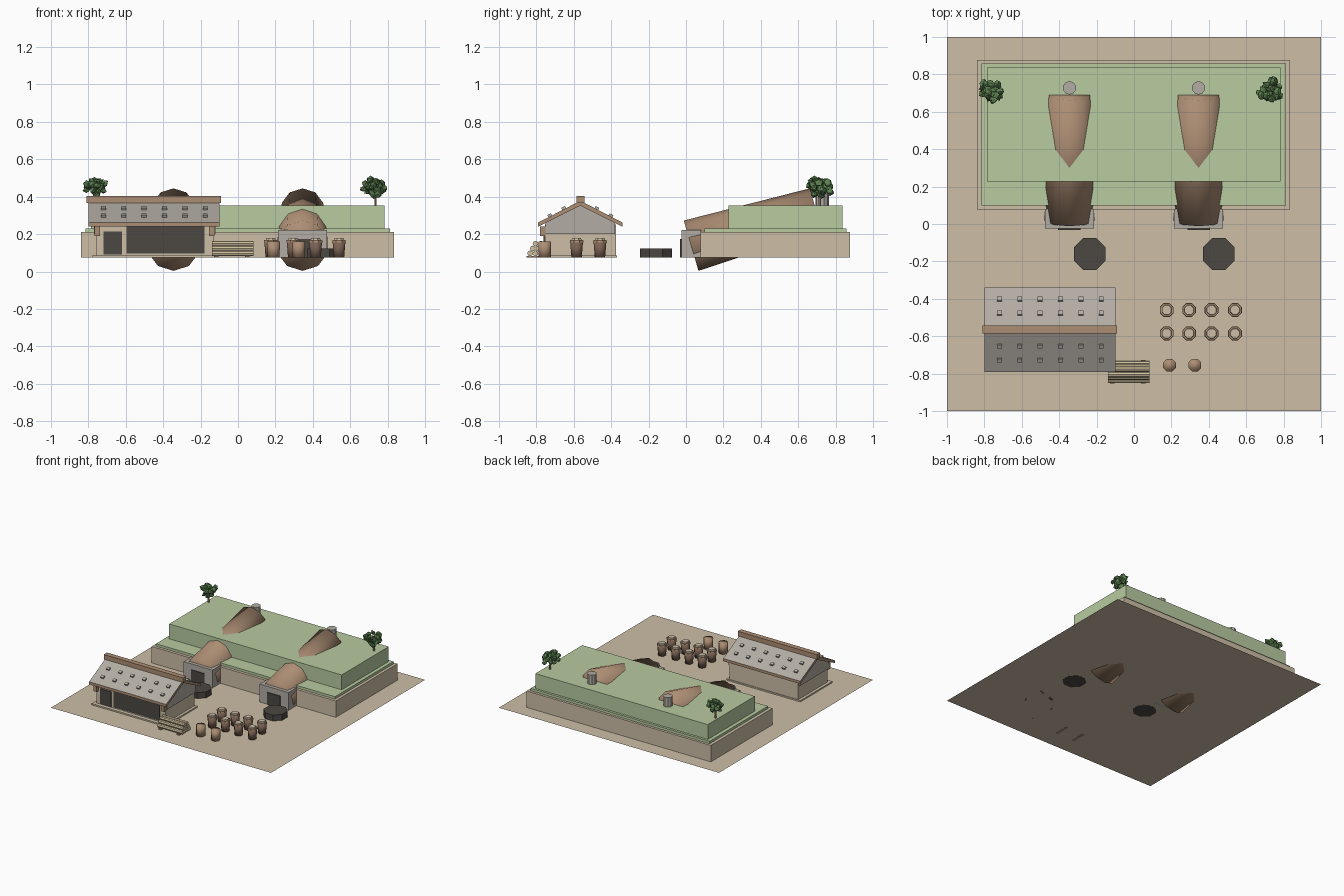
import bpy, bmesh, math, random
from mathutils import Matrix, Vector

random.seed(4)
if "Cube" in bpy.data.objects:
    bpy.data.objects.remove(bpy.data.objects["Cube"])

GROUND = 0.075


def material(name, rgb):
    linear = [((c / 255 + 0.055) / 1.055) ** 2.4 for c in rgb] + [1]
    m = bpy.data.materials.new(name)
    m.use_nodes = True
    m.diffuse_color = linear
    m.node_tree.nodes["Principled BSDF"].inputs["Base Color"].default_value = linear
    return m


TAN = material("tan earth", (205, 191, 167))
GRASS = material("grass green", (184, 203, 160))
CLAY = material("clay brown", (172, 141, 115))
STONE = material("grey stone", (178, 172, 164))
DARK = material("charcoal", (76, 72, 67))
JAR = material("dark glaze", (122, 97, 82))
WOOD = material("pale wood", (208, 192, 158))
LEAF = material("leaf green", (92, 128, 80))


def finish(name, bm, *mats, smooth=False):
    bmesh.ops.recalc_face_normals(bm, faces=bm.faces)
    mesh = bpy.data.meshes.new(name)
    bm.to_mesh(mesh)
    bm.free()
    for m in mats:
        mesh.materials.append(m)
    for p in mesh.polygons:
        p.use_smooth = smooth
    ob = bpy.data.objects.new(name, mesh)
    bpy.context.collection.objects.link(ob)
    return ob


def box(name, x, y, z, mat):
    bm = bmesh.new()
    bmesh.ops.create_cube(bm, size=1)
    for v in bm.verts:
        v.co = [(a + b) / 2 + c * (b - a) for (a, b), c in zip((x, y, z), v.co)]
    return finish(name, bm, mat)


def prism(name, outline, x0, x1, *mats):
    """Extrude a y-z outline along x."""
    bm = bmesh.new()
    face = bm.faces.new([bm.verts.new((x0, y, z)) for y, z in outline])
    out = bmesh.ops.extrude_face_region(bm, geom=[face])["geom"]
    bmesh.ops.translate(bm, vec=(x1 - x0, 0, 0),
                        verts=[g for g in out if isinstance(g, bmesh.types.BMVert)])
    return finish(name, bm, *mats)


def cone(name, a, b, r0, r1, sides, mat, turn=0, smooth=False):
    """Tapered solid from point a to point b."""
    a, b = Vector(a), Vector(b)
    bm = bmesh.new()
    axis = b - a
    rot = Vector((0, 0, 1)).rotation_difference(axis).to_matrix().to_4x4()
    bmesh.ops.create_cone(bm, cap_ends=True, segments=sides, radius1=r0, radius2=r1,
                          depth=axis.length,
                          matrix=Matrix.Translation((a + b) / 2) @ rot @ Matrix.Rotation(turn, 4, 'Z'))
    return finish(name, bm, mat, smooth=smooth)


# Ground sheet with a grass border
bm = bmesh.new()
bmesh.ops.create_grid(bm, x_segments=1, y_segments=1, size=1,
                      matrix=Matrix.Translation((0, 0, GROUND)))
border = bmesh.ops.inset_region(bm, faces=bm.faces[:], thickness=0.045)["faces"]
for f in border:
    f.material_index = 1
finish("ground", bm, TAN, GRASS)

# Stepped terrace
box("terrace_wall", (-.84, .835), (.077, .877), (GROUND, .21), TAN)
box("terrace_step", (-.815, .812), (.1, .857), (.2, .23), GRASS)
box("terrace_top", (-.785, .783), (.228, .838), (.22, .352), GRASS)

# Two sloping kilns with firebox, door, chimney and brazier
for side, x in (("right", -.345), ("left", .345)):
    cone(side + "_kiln_tunnel", (x, .0275, .138), (x, .694, .333), .14, .116, 10, CLAY, smooth=True)
    box(side + "_firebox", (x - .131, x + .131), (-.025, .08), (GROUND, .222), STONE)
    box(side + "_firebox_door", (x - .06, x + .06), (-.031, -.024), (GROUND, .175), DARK)
    cone(side + "_chimney", (x, .728, .34), (x, .728, .43), .036, .036, 10, STONE)
    cone(side + "_brazier", (x + .108, -.16, GROUND - .001), (x + .108, -.16, .124),
         .092, .092, 8, DARK, math.pi / 8)

# Workshop: floor, walls, gables and doors
MID = -.565
box("workshop_floor", (-.78, -.11), (-.785, -.37), (GROUND, .086), TAN)
box("workshop_walls", (-.757, -.132), (MID - .19, MID + .19), (.08, .25), TAN)
prism("workshop_gables", [(MID - .186, .2), (MID + .186, .2), (MID + .186, .26),
                          (MID, .36), (MID - .186, .26)], -.77, -.12, STONE)
box("small_door", (-.72, -.62), (-.761, -.753), (.09, .215), DARK)
box("wide_door", (-.597, -.18), (-.761, -.753), (.095, .24), DARK)
for x in (-.752, -.14):
    box("front_bracket", (x - .014, x + .014), (-.78, -.75), (.19, .24), CLAY)

# Roof: clay edges, slate on the upward faces
roof = prism("roof", [(MID - .225, .24), (MID - .225, .262), (MID, .378), (MID + .225, .262),
                      (MID + .225, .24), (MID, .352)], -.8, -.1, CLAY, STONE)
for p in roof.data.polygons:
    p.material_index = int(p.normal.z > 0.3)
box("ridge_beam", (-.81, -.09), (MID - .021, MID + .021), (.365, .405), CLAY)
pitch = math.atan2(.116, .225)
for s in (-1, 1):
    for d in (.087, .162):
        for i in range(6):
            bm = bmesh.new()
            bmesh.ops.create_cube(bm, size=1, matrix=(
                Matrix.Translation((-.72 + i * .109, MID + s * d, .380 - d * math.tan(pitch)))
                @ Matrix.Rotation(-s * pitch, 4, 'X')
                @ Matrix.Diagonal((.026, .022, .022, 1))))
            finish("roof_stone", bm, STONE)

# Stacked logs on two rails
for x in (-.115, .05):
    box("log_rail", (x - .012, x + .012), (-.852, -.728), (GROUND - .001, .084), CLAY)
for row, count in enumerate((4, 3, 2)):
    for i in range(count):
        y, z = -.79 + (i - (count - 1) / 2) * .029, .097 + row * .026
        cone("stacked_log", (-.14, y, z), (.082, y, z), .0152, .0152, 8, WOOD)

# Rows of jars with a narrow shoulder and pale lid
TURN = math.pi / 8
for x in (.175, .295, .415, .54):
    for y in (-.46, -.585):
        cone("jar_body", (x, y, GROUND), (x, y, .158), .03, .037, 8, JAR, TURN, True)
        cone("jar_rim", (x, y, .156), (x, y, .168), .04, .038, 8, CLAY, TURN)
        cone("jar_lid", (x, y, .167), (x, y, .178), .029, .026, 8, TAN, TURN)
for x in (.19, .325):
    cone("stump", (x, -.755, GROUND), (x, -.755, .16), .035, .037, 8, CLAY, TURN, True)


# Trees: thin trunk with a ragged crown of small leaf clumps
def tree(name, x, y, z, rx, ry, rz):
    cone(name + "_trunk", (x, y, .34), (x, y, z), .007, .005, 6, CLAY)
    bm = bmesh.new()
    for i in range(34):
        d = Vector([random.gauss(0, 1) for _ in range(3)]).normalized() * random.uniform(.35, .8)
        spot = Vector((x + d.x * rx, y + d.y * ry, z + d.z * rz))
        clump = bmesh.ops.create_icosphere(bm, subdivisions=1, radius=.021,
                                           matrix=Matrix.Translation(spot))["verts"]
        for v in clump:
            v.co = spot + (v.co - spot) * random.uniform(.5, 1.4)
    finish(name + "_crown", bm, LEAF)


tree("right_tree", -.765, .71, .452, .068, .08, .05)
tree("left_tree", .735, .715, .452, .088, .08, .06)
